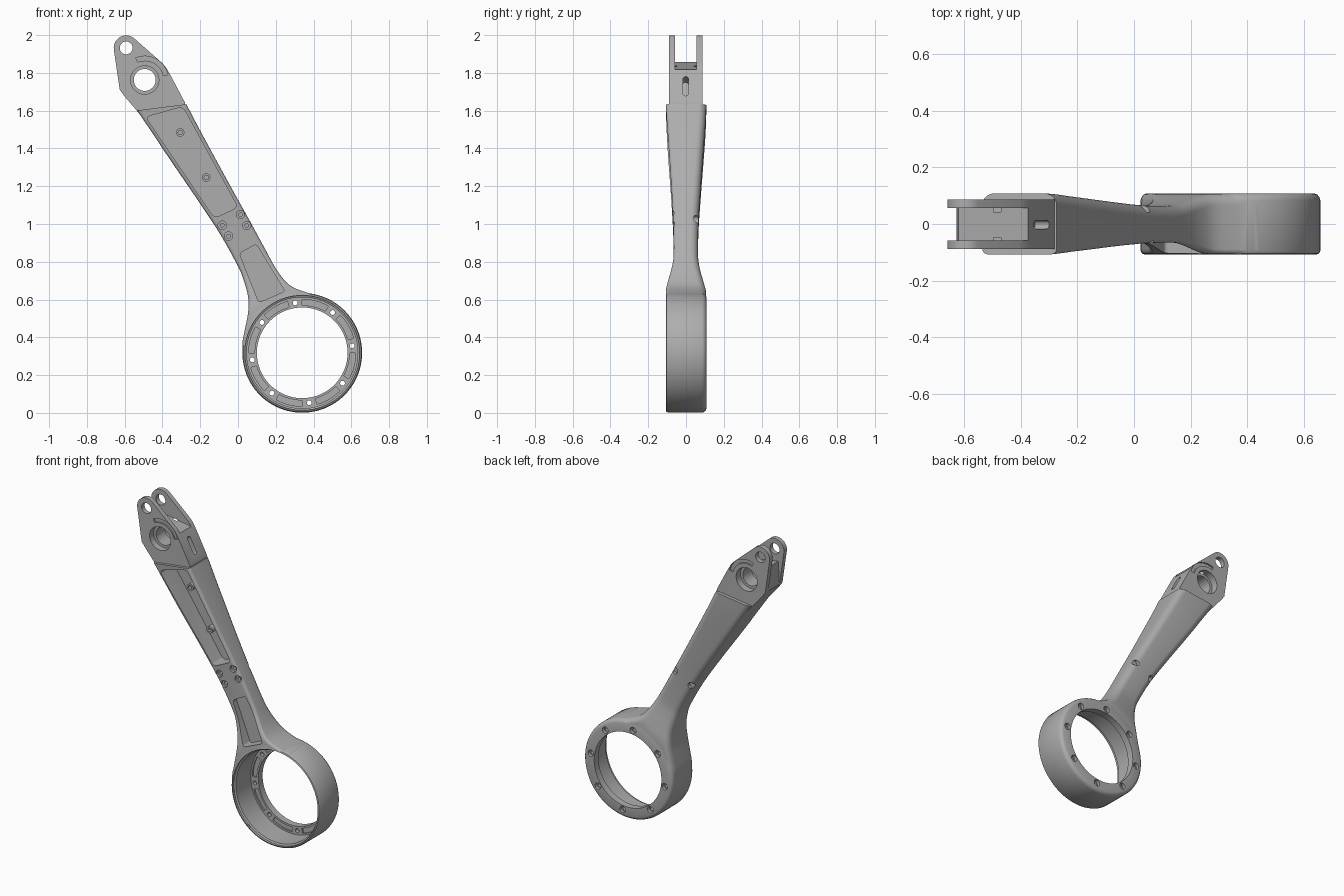
import bpy, bmesh, math

if "Cube" in bpy.data.objects:
    bpy.data.objects.remove(bpy.data.objects["Cube"])

metal = bpy.data.materials.new("grey metal")
metal.use_nodes = True
GREY = (0.42, 0.42, 0.42, 1)
metal.diffuse_color = GREY
metal.node_tree.nodes["Principled BSDF"].inputs["Base Color"].default_value = GREY


# Parts are made in arm space: X across the arm, Y depth, Z along it from the ring centre
def finish(name, bm):
    bmesh.ops.recalc_face_normals(bm, faces=bm.faces)
    mesh = bpy.data.meshes.new(name)
    bm.to_mesh(mesh)
    bm.free()
    mesh.materials.append(metal)
    ob = bpy.data.objects.new(name, mesh)
    bpy.context.collection.objects.link(ob)
    return ob


def prism(name, outline, y0, y1, corner=0):
    bm = bmesh.new()
    face = bm.faces.new([bm.verts.new((x, y0, z)) for x, z in outline])
    res = bmesh.ops.extrude_face_region(bm, geom=[face])
    moved = [v for v in res["geom"] if isinstance(v, bmesh.types.BMVert)]
    bmesh.ops.translate(bm, verts=moved, vec=(0, y1 - y0, 0))
    if corner:
        edges = [e for e in bm.edges if abs(e.verts[0].co.y - e.verts[1].co.y) > 1e-5]
        bmesh.ops.bevel(bm, geom=edges, offset=corner, segments=5, profile=0.5, affect='EDGES')
    return finish(name, bm)


def arc(cx, cz, r, a0, a1, n):
    angles = [math.radians(a0 + (a1 - a0) * i / n) for i in range(n + 1)]
    return [(cx + r * math.cos(a), cz + r * math.sin(a)) for a in angles]


def band(name, cx, cz, r0, r1, a0, a1, y0, y1):
    outline = arc(cx, cz, r0, a0, a1, 12) + arc(cx, cz, r1, a1, a0, 12)
    return prism(name, outline, y0, y1)


def cylinder(name, cx, cz, r, y0, y1, n=24):
    return prism(name, arc(cx, cz, r, 0, 360 - 360 / n, n - 1), y0, y1)


def revolve(name, profile, n=96):
    bm = bmesh.new()
    verts = [bm.verts.new((r, y, 0)) for r, y in profile]
    edges = [bm.edges.new(p) for p in zip(verts, verts[1:])]
    bmesh.ops.spin(bm, geom=verts + edges, cent=(0, 0, 0), axis=(0, 1, 0),
                   angle=math.tau, steps=n, use_duplicate=False)
    bmesh.ops.remove_doubles(bm, verts=bm.verts, dist=1e-5)
    return finish(name, bm)


def section(left, right, front, back):
    # rounded rectangle, crisper at the front than at the back
    pts = []
    for x, y, r, a in ((right, back, 0.04, 0), (left, back, 0.04, 90),
                       (left, -front, 0.018, 180), (right, -front, 0.018, 270)):
        cx = x - r if x == right else x + r
        cy = y - r if y == back else y + r
        pts += arc(cx, cy, r, a, a + 90, 6)
    return pts


def spline(rows, steps):
    out = []
    for i in range(len(rows) - 1):
        quad = [rows[max(0, i - 1)], rows[i], rows[i + 1], rows[min(len(rows) - 1, i + 2)]]
        for k in range(steps):
            u = k / steps
            out.append([b + u / 2 * (c - a + u * (2 * a - 5 * b + 4 * c - d + u * (3 * (b - c) + d - a)))
                        for a, b, c, d in zip(*quad)])
    return out + [list(rows[-1])]


def loft(name, rows, skew):
    bm = bmesh.new()
    loops = []
    for row in spline(rows, 4):
        z, blend = row[0], max(0, (row[0] - 1.3) / 0.2)
        loops.append([bm.verts.new((x, y, z - skew * blend * x)) for x, y in section(*row[1:])])
    for a, b in zip(loops, loops[1:]):
        for i in range(len(a)):
            j = (i + 1) % len(a)
            bm.faces.new((a[i], a[j], b[j], b[i]))
    bm.faces.new(loops[0])
    bm.faces.new(loops[-1])
    return finish(name, bm)


def combine(body, others, operation):
    for ob in others:
        mod = body.modifiers.new("join", 'BOOLEAN')
        mod.operation, mod.solver, mod.object = operation, 'EXACT', ob
        ob.hide_render = True
        bpy.context.view_layer.objects.active = body
        bpy.ops.object.modifier_apply(modifier=mod.name)
        bpy.data.objects.remove(ob)


PIVOT, TIP = 1.668, 1.864

# Tapered arm: distance along, left, right, front depth, back depth
arm = loft("link_arm", [
    (0.12, -0.285, 0.28, 0.104, 0.108), (0.20, -0.25, 0.245, 0.104, 0.108),
    (0.26, -0.20, 0.185, 0.104, 0.108), (0.33, -0.14, 0.128, 0.103, 0.107),
    (0.40, -0.10, 0.107, 0.09, 0.093), (0.48, -0.078, 0.102, 0.072, 0.075),
    (0.56, -0.066, 0.104, 0.063, 0.066), (0.75, -0.062, 0.109, 0.066, 0.068),
    (0.95, -0.073, 0.112, 0.075, 0.079), (1.2, -0.092, 0.118, 0.09, 0.095),
    (1.38, -0.105, 0.123, 0.1, 0.106), (1.5, -0.116, 0.127, 0.105, 0.11)], 0.42)

# Ring housing and fork end
ring = revolve("ring_housing", [(0, -0.106), (0.302, -0.106), (0.312, -0.102), (0.317, -0.092),
                                (0.317, 0.085), (0.314, 0.096), (0.306, 0.106), (0.295, 0.11), (0, 0.11)])
fork = prism("fork_end", [(-0.09, 1.4), (0.1, 1.4), (0.125, 1.46), (0.131, 1.62), (0.131, 1.67),
                          (0.125, 1.70)] + arc(0, TIP, 0.066, 21, 159, 14)
             + [(-0.14, 1.69), (-0.137, 1.655), (-0.118, 1.55)], -0.087, 0.089)
combine(arm, [ring, fork], 'UNION')

# Stepped opening of the ring, and the two front pockets
cuts = [revolve("ring_bore", [(0, -0.2), (0.304, -0.2), (0.304, -0.09), (0.294, -0.085), (0.294, 0.066),
                              (0.24, 0.066), (0.24, 0.2), (0, 0.2)]),
        prism("long_pocket", [(-0.046, 0.85), (0.09, 0.838), (0.104, 1.445), (-0.093, 1.495)],
              -0.2, 0.035, 0.025),
        prism("short_pocket", [(-0.066, 0.345), (0.084, 0.328), (0.077, 0.62), (-0.025, 0.622)],
              -0.2, -0.028, 0.015)]

# Ring floor holes with rear counterbores, and recesses between them
for k in range(8):
    a = 68 + 45 * k
    x, z = arc(0, 0, 0.267, a, a, 1)[0]
    cuts += [cylinder("ring_hole", x, z, 0.013, 0, 0.2, 16),
             cylinder("ring_counterbore", x, z, 0.021, 0.09, 0.2, 16),
             band("ring_recess", 0, 0, 0.252, 0.283, a + 8, a + 37, 0, 0.076)]

# Waist screw seats
for x in (-0.029, 0.083):
    for z in (0.73, 0.797):
        cuts += [cylinder("screw_seat", x, z, 0.022, -0.2, -0.052, 20),
                 cylinder("screw_hole", x, z, 0.01, -0.2, -0.02, 16)]
for x in (-0.045, 0.09):
    cuts.append(cylinder("rear_seat", x, 0.763, 0.021, 0.045, 0.2, 20))

# Pivot bore, tip hole, curved grooves on both faces
cuts += [cylinder("pivot_bore", 0, PIVOT, 0.058, -0.2, 0.2, 40),
         cylinder("tip_hole", 0, TIP, 0.034, -0.2, 0.2, 28)]
for y0, y1 in ((-0.2, -0.045), (0.045, 0.2)):
    cuts.append(cylinder("pivot_counterbore", 0, PIVOT, 0.075, y0, y1, 40))
for y0, y1 in ((-0.2, -0.078), (0.08, 0.2)):
    cuts.append(band("curved_groove", 0, PIVOT, 0.102, 0.126, -17, 82, y0, y1))

# Gap between the fork cheeks
cuts.append(prism("fork_gap", [(-0.19, 1.61), (-0.06, 1.812), (0.131, 1.656), (0.3, 1.52),
                               (0.4, 2.1), (-0.4, 2.1), (-0.4, 1.75)], -0.057, 0.058))
# Oblong slot in the edge
slot = prism("edge_slot", arc(0, 1.598, 0.015, 0, 180, 8) + arc(0, 1.513, 0.015, 180, 360, 8), 0, 0.1)
for v in slot.data.vertices:
    x, y, z = v.co
    v.co = (0.07 + y, -x, z)
cuts.append(slot)
combine(arm, cuts, 'DIFFERENCE')

# Threaded posts inside the long pocket
for z in (1.058, 1.333):
    combine(arm, [cylinder("post", 0.024, z, 0.022, -0.05, 0.045)], 'UNION')
    combine(arm, [cylinder("post_hole", 0.024, z, 0.011, -0.2, 0.01, 16)], 'DIFFERENCE')

# Lean the arm and shade it
arm.rotation_euler = (0, math.radians(-30), 0)
arm.location = (0.34, -0.002, 0.318)
bpy.ops.object.select_all(action='DESELECT')
arm.select_set(True)
bpy.context.view_layer.objects.active = arm
bpy.ops.object.shade_smooth_by_angle(angle=math.radians(32))
